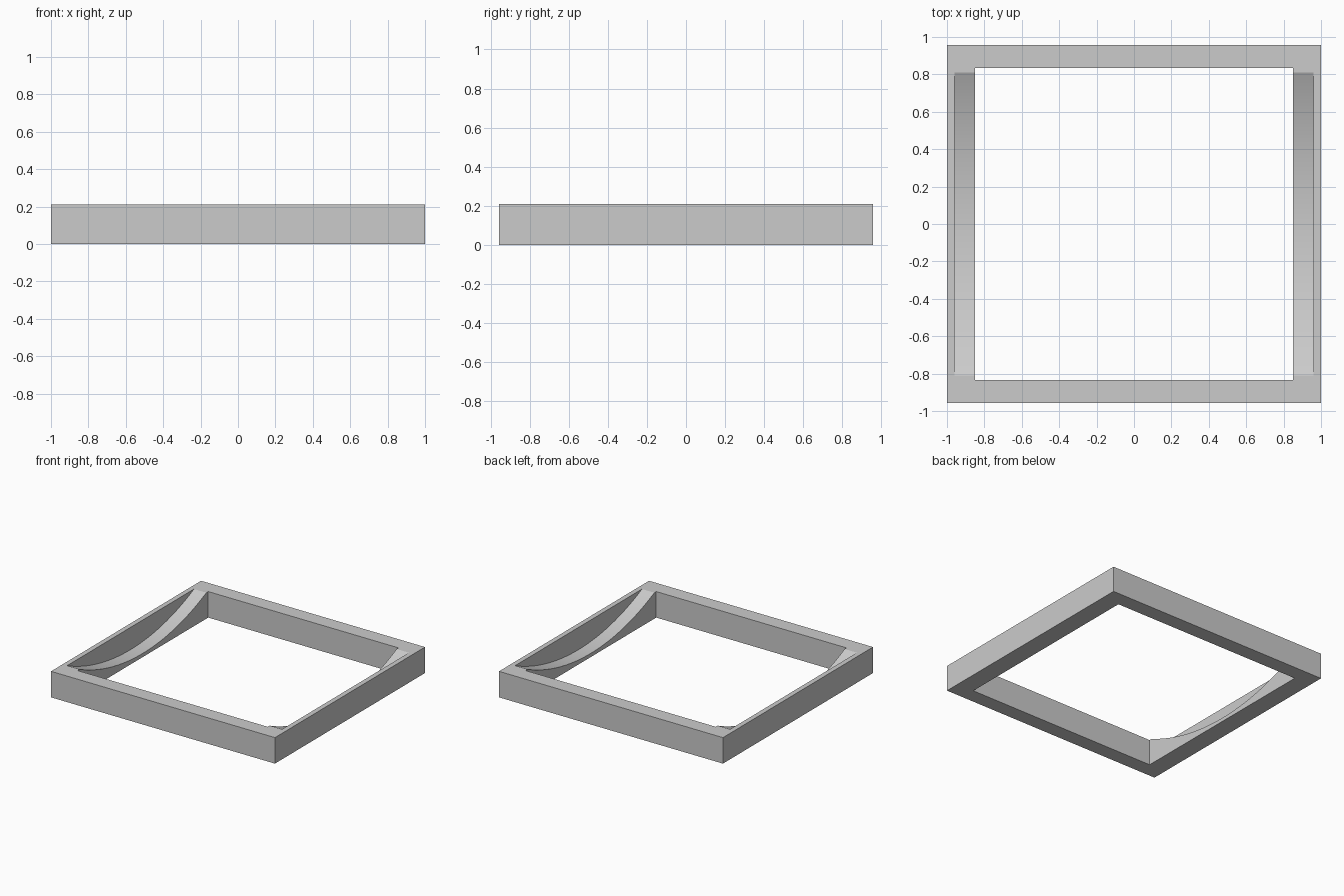
import bpy
import math

default = bpy.data.objects.get("Cube")
if default:
    bpy.data.objects.remove(default, do_unlink=True)

# Overall sizes
HALF_X, HALF_Y, HEIGHT = 1.0, 0.957, 0.21
OPEN_X, OPEN_Y = 0.85, 0.834
SCOOP_X, SCOOP_Y, SCOOP_DEPTH = 0.96, 0.81, 0.18

grey = bpy.data.materials.new("light_grey")
grey.use_nodes = True
colour = (0.6, 0.6, 0.6, 1)
grey.diffuse_color = colour
grey.node_tree.nodes["Principled BSDF"].inputs["Base Color"].default_value = colour


def box(name, half_x, half_y, z0, z1):
    bpy.ops.mesh.primitive_cube_add(size=1, location=(0, 0, (z0 + z1) / 2))
    ob = bpy.context.object
    ob.name = name
    ob.scale = (2 * half_x, 2 * half_y, z1 - z0)
    bpy.ops.object.transform_apply(location=True, rotation=True, scale=True)
    ob.data.materials.append(grey)
    return ob


def cut(target, cutter):
    cutter.hide_render = True
    bpy.ops.object.select_all(action='DESELECT')
    target.select_set(True)
    bpy.context.view_layer.objects.active = target
    mod = target.modifiers.new("cut", 'BOOLEAN')
    mod.operation = 'DIFFERENCE'
    mod.solver = 'EXACT'
    mod.object = cutter
    bpy.ops.object.modifier_apply(modifier=mod.name)
    bpy.data.objects.remove(cutter, do_unlink=True)


# Rectangular frame with an open middle
frame = box("frame", HALF_X, HALF_Y, 0, HEIGHT)
cut(frame, box("opening_cutter", OPEN_X, OPEN_Y, -0.5, HEIGHT + 0.5))

# Shallow arc scooped from the inner part of both side rails
radius = (SCOOP_Y ** 2 + SCOOP_DEPTH ** 2) / (2 * SCOOP_DEPTH)
bpy.ops.mesh.primitive_cylinder_add(
    vertices=256, radius=radius, depth=2 * SCOOP_X,
    location=(0, 0, HEIGHT - SCOOP_DEPTH + radius),
    rotation=(0, math.pi / 2, 0))
scoop = bpy.context.object
scoop.name = "scoop_cutter"
bpy.ops.object.transform_apply(location=True, rotation=True, scale=True)
scoop.data.materials.append(grey)
cut(frame, scoop)

# Smooth the arcs, keep the corners crisp
bpy.ops.object.select_all(action='DESELECT')
frame.select_set(True)
bpy.context.view_layer.objects.active = frame
bpy.ops.object.shade_smooth_by_angle(angle=math.radians(18))
